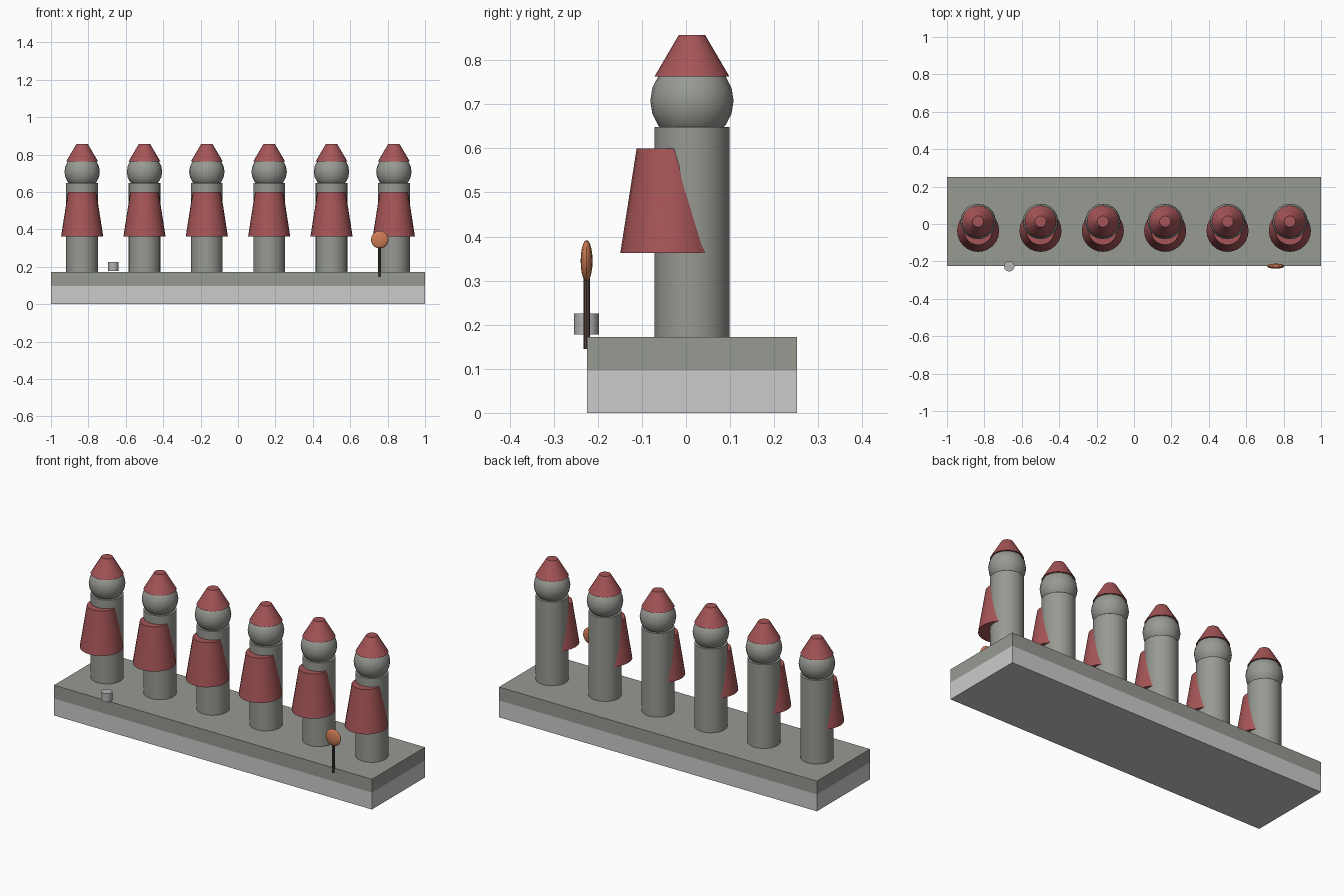
import bpy
from math import radians

if "Cube" in bpy.data.objects:
    bpy.data.objects.remove(bpy.data.objects["Cube"])


def material(name, color):
    m = bpy.data.materials.new(name)
    m.diffuse_color = (*color, 1)
    m.use_nodes = True
    m.node_tree.nodes["Principled BSDF"].inputs["Base Color"].default_value = m.diffuse_color
    return m


STONE = material("stone", (0.31, 0.32, 0.29))
CLOTH = material("red_cloth", (0.38, 0.09, 0.095))
WOOD = material("dark_wood", (0.09, 0.06, 0.045))
ORANGE = material("orange", (0.62, 0.2, 0.09))
PALE = material("pale_metal", (0.45, 0.45, 0.45))


def finish(name, mat, smooth=True):
    ob = bpy.context.object
    ob.name = ob.data.name = name
    if mat:
        ob.data.materials.append(mat)
    if smooth:
        bpy.ops.object.shade_smooth_by_angle(angle=radians(35))
    return ob


def box(name, y0, y1, z0, z1, mat=None):
    bpy.ops.mesh.primitive_cube_add(size=1, location=(0, (y0 + y1) / 2, (z0 + z1) / 2))
    bpy.context.object.scale = (2, y1 - y0, z1 - z0)
    bpy.ops.object.transform_apply(location=False, rotation=False)
    return finish(name, mat, False)


def frustum(name, x, y, z0, z1, r0, r1, mat, sides=24):
    bpy.ops.mesh.primitive_cone_add(vertices=sides, radius1=r0, radius2=r1, depth=z1 - z0,
                                    location=(x, y, (z0 + z1) / 2))
    return finish(name, mat)


def ball(name, loc, radii, mat, segments=20, rings=10):
    bpy.ops.mesh.primitive_uv_sphere_add(segments=segments, ring_count=rings, radius=1, location=loc)
    bpy.context.object.scale = radii
    bpy.ops.object.transform_apply(location=False, rotation=False)
    return finish(name, mat)


# Two-layer stone plinth
box("plinth_lower", -0.225, 0.252, 0, 0.096)
box("plinth_upper", -0.225, 0.252, 0.096, 0.172, STONE)

# Row of six statues: body, head, cap, and bib sunk into the body's front
for i in range(6):
    x, y, n = (i - 2.5) / 3, 0.0135, i + 1
    frustum(f"statue_body_{n}", x, y, 0.172, 0.648, 0.085, 0.085, STONE)
    ball(f"statue_head_{n}", (x, y, 0.708), (0.0945,) * 3, STONE)
    frustum(f"statue_cap_{n}", x, y, 0.763, 0.857, 0.085, 0.03, CLOTH)
    frustum(f"statue_bib_{n}", x, -0.0365, 0.363, 0.60, 0.1125, 0.0755, CLOTH)

# Pinwheel on a stick at the front edge
frustum("pinwheel_stick", 0.758, -0.2255, 0.145, 0.345, 0.0075, 0.0075, WOOD, 8)
ball("pinwheel_disc", (0.758, -0.2255, 0.345), (0.047, 0.0135, 0.047), ORANGE)

# Small offering cup
frustum("offering_cup", -0.667, -0.226, 0.178, 0.226, 0.0285, 0.0285, PALE, 12)
